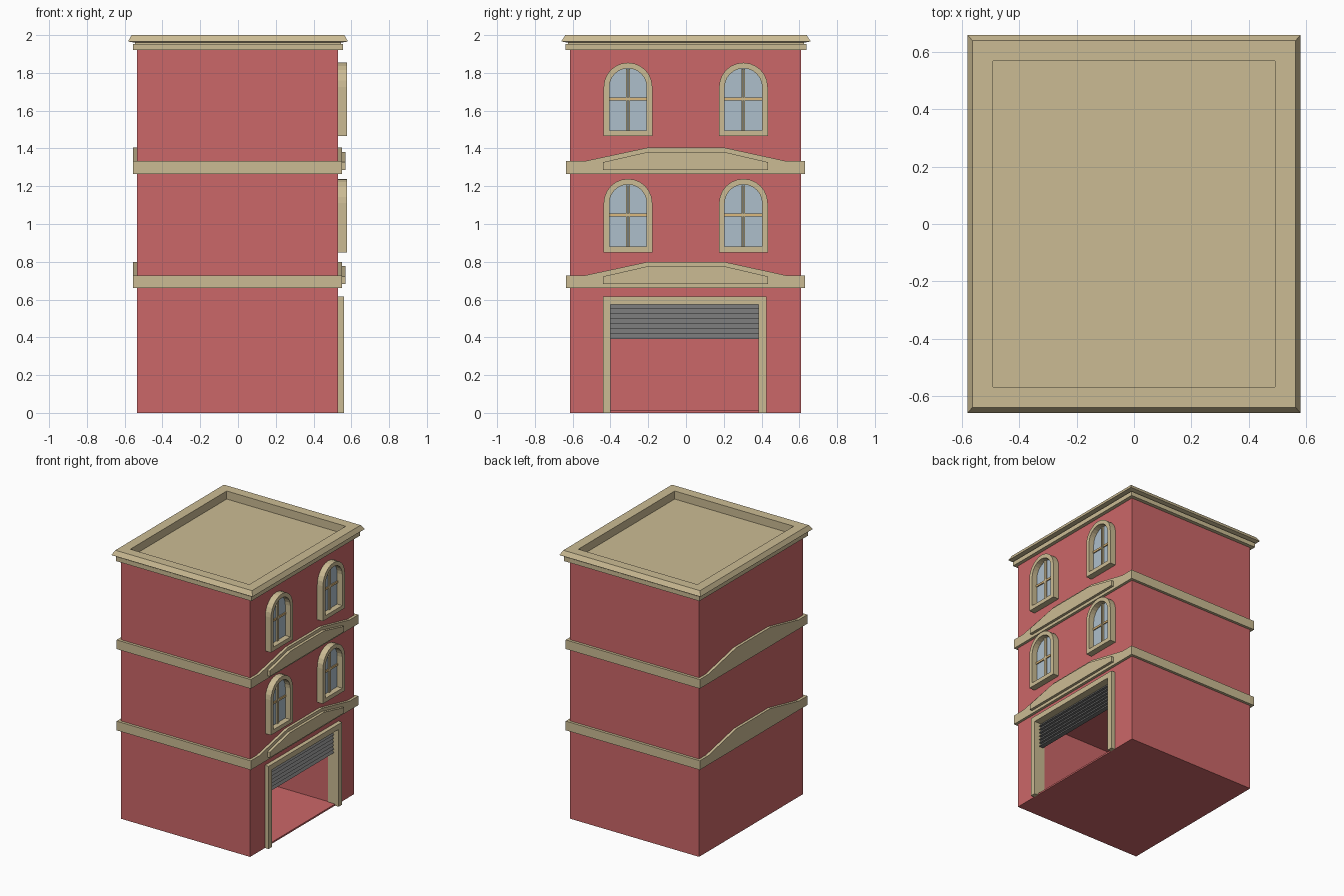
import bpy, bmesh, math

if "Cube" in bpy.data.objects:
    bpy.data.objects.remove(bpy.data.objects["Cube"])


def material(name, rgb):
    m = bpy.data.materials.new(name)
    m.diffuse_color = (*rgb, 1)
    m.use_nodes = True
    m.node_tree.nodes["Principled BSDF"].inputs["Base Color"].default_value = m.diffuse_color
    return m


RED = material("red_wall", (0.60, 0.135, 0.138))
TAN = material("tan_stone", (0.60, 0.50, 0.295))
GREY = material("grey_shutter", (0.17, 0.17, 0.17))
BLUE = material("blue_glass", (0.42, 0.52, 0.60))
WOOD = material("light_wood", (0.72, 0.49, 0.21))


def finish(bm, name, mat):
    bmesh.ops.recalc_face_normals(bm, faces=bm.faces)
    me = bpy.data.meshes.new(name)
    bm.to_mesh(me)
    bm.free()
    me.materials.append(mat)
    ob = bpy.data.objects.new(name, me)
    bpy.context.collection.objects.link(ob)
    return ob


def loft(rings, name, mat, cap=True, closed=False):
    """Skin a list of equal length point rings."""
    bm = bmesh.new()
    vs = [[bm.verts.new(p) for p in r] for r in rings]
    n = len(vs[0])
    pairs = list(zip(vs, vs[1:]))
    if closed:
        pairs.append((vs[-1], vs[0]))
    for a, b in pairs:
        for i in range(n):
            j = (i + 1) % n
            bm.faces.new((a[i], a[j], b[j], b[i]))
    if cap:
        bm.faces.new(vs[0])
        bm.faces.new(vs[-1])
    return finish(bm, name, mat)


def plate(pts, x0, x1, name, mat):
    """Extrude a (y, z) outline along x."""
    return loft([[(x, y, z) for y, z in pts] for x in (x0, x1)], name, mat)


def box(x0, x1, y0, y1, z0, z1, name, mat):
    return plate([(y0, z0), (y1, z0), (y1, z1), (y0, z1)], x0, x1, name, mat)


def frame(outer, inner, x0, x1, name, mat):
    """Ring-shaped surround between two (y, z) outlines."""
    rings = [[(x, y, z) for y, z in o]
             for o, x in ((outer, x0), (outer, x1), (inner, x1), (inner, x0))]
    return loft(rings, name, mat, cap=False, closed=True)


# Walls, with the garage room cut out
body = box(-0.535, 0.53, -0.615, 0.61, 0, 1.93, "walls", RED)
cutter = box(-0.47, 0.7, -0.405, 0.39, 0.012, 0.58, "room_cutter", RED)
cutter.hide_render = True
mod = body.modifiers.new("room", "BOOLEAN")
mod.operation = "DIFFERENCE"
mod.solver = "EXACT"
mod.object = cutter
bpy.context.view_layer.objects.active = body
bpy.ops.object.modifier_apply(modifier="room")
bpy.data.objects.remove(cutter)

# Roof cornice with sunken roof deck
steps = [(0.557, 0.637, 1.92), (0.557, 0.637, 1.953), (0.545, 0.625, 1.953),
         (0.545, 0.625, 1.96), (0.58, 0.658, 1.966), (0.58, 0.658, 1.97),
         (0.563, 0.639, 2.0), (0.49, 0.567, 2.0), (0.49, 0.567, 1.94)]
loft([[(-x, -y, z), (x, -y, z), (x, y, z), (-x, y, z)] for x, y, z in steps],
     "roof_cornice", TAN)

# Storey bands with gabled front and back
for k, z in enumerate((0.66, 1.265)):
    gable = [(-0.635, z), (0.63, z), (0.63, z + 0.068), (0.53, z + 0.068), (0.2, z + 0.14),
             (-0.2, z + 0.14), (-0.535, z + 0.068), (-0.635, z + 0.068)]
    plate(gable, 0.525, 0.55, f"band_front_{k}", TAN)
    plate(gable, -0.555, -0.53, f"band_back_{k}", TAN)
    box(-0.53, 0.525, -0.635, -0.61, z, z + 0.068, f"band_left_{k}", TAN)
    box(-0.53, 0.525, 0.605, 0.63, z, z + 0.068, f"band_right_{k}", TAN)
    panel = [(-0.44, z + 0.022), (0.435, z + 0.022), (0.435, z + 0.062),
             (0.2, z + 0.117), (-0.2, z + 0.117), (-0.44, z + 0.062)]
    plate(panel, 0.545, 0.57, f"band_panel_{k}", TAN)


# Arched windows
def arch(c, hw, z0, spring, n=12):
    return [(c - hw, z0), (c + hw, z0)] + [
        (c + hw * math.cos(math.pi * i / n), spring + hw * math.sin(math.pi * i / n))
        for i in range(n + 1)]


for k, z in enumerate((0.85, 1.465)):
    for side, c in (("left", -0.307), ("right", 0.304)):
        tag = f"{side}_{k}"
        outer = arch(c, 0.129, z, z + 0.26)
        inner = arch(c, 0.099, z + 0.03, z + 0.26)
        frame(outer, inner, 0.525, 0.577, "window_frame_" + tag, TAN)
        plate(arch(c, 0.1, z + 0.03, z + 0.26), 0.529, 0.535, "window_glass_" + tag, BLUE)
        for s in (-1, 1):
            box(0.53, 0.545, c + s * 0.0055 - 0.004, c + s * 0.0055 + 0.004,
                z + 0.025, z + 0.355, f"window_mullion_{s}_{tag}", TAN)
        box(0.53, 0.543, c - 0.1, c + 0.1, z + 0.19, z + 0.205, "window_bar_" + tag, WOOD)

# Garage door surround: posts and lintel in one outline
portal = [(-0.44, 0), (-0.4, 0), (-0.4, 0.575), (0.385, 0.575), (0.385, 0),
          (0.425, 0), (0.425, 0.615), (-0.44, 0.615)]
plate(portal, 0.47, 0.56, "garage_surround", TAN)

# Half-raised roller shutter with overlapping slats
count, top, low = 7, 0.577, 0.39
h = (top - low) / count
prof = [(0.485, low), (0.485, top)]
for i in range(count):
    prof += [(0.502, top - i * h), (0.52, top - (i + 1) * h)]
loft([[(x, y, z) for x, z in prof] for y in (-0.402, 0.387)], "garage_shutter", GREY)
